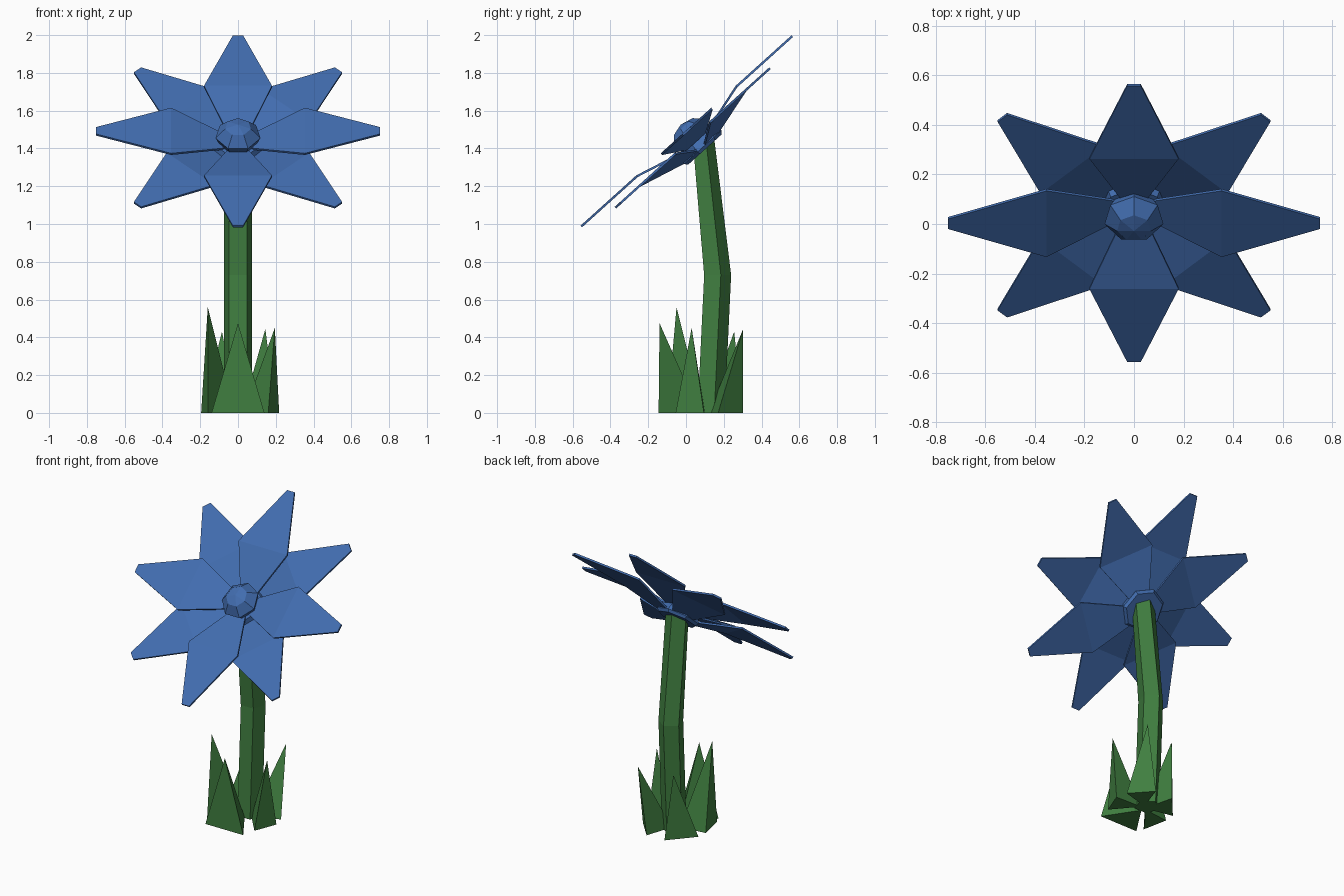
import bpy
import bmesh
from math import sin, cos, radians, tau
from mathutils import Matrix, Vector

cube = bpy.data.objects.get("Cube")
if cube:
    bpy.data.objects.remove(cube, do_unlink=True)


def material(name, colour):
    mat = bpy.data.materials.new(name)
    mat.use_nodes = True
    mat.diffuse_color = colour
    mat.node_tree.nodes["Principled BSDF"].inputs["Base Color"].default_value = colour
    return mat


blue = material("petal blue", (0.054, 0.152, 0.43, 1))
green = material("leaf green", (0.051, 0.21, 0.051, 1))


def loft(name, rings, mat, matrix=Matrix()):
    """Join rings of equal length into a closed solid; a one-point last ring makes a tip."""
    bm = bmesh.new()
    loops = [[bm.verts.new(matrix @ Vector(p)) for p in ring] for ring in rings]
    for a, b in zip(loops, loops[1:]):
        for i in range(len(a)):
            j = (i + 1) % len(a)
            if len(b) == 1:
                bm.faces.new((a[i], a[j], b[0]))
            else:
                bm.faces.new((a[i], a[j], b[j], b[i]))
    for end in (loops[0], loops[-1]):
        if len(end) > 2:
            bm.faces.new(end)
    bmesh.ops.recalc_face_normals(bm, faces=bm.faces)
    mesh = bpy.data.meshes.new(name)
    bm.to_mesh(mesh)
    bm.free()
    mesh.materials.append(mat)
    obj = bpy.data.objects.new(name, mesh)
    bpy.context.scene.collection.objects.link(obj)
    return obj


def circle(radius, z, sides):
    """Regular polygon with one corner on +y."""
    return [(radius * sin(tau * i / sides), radius * cos(tau * i / sides), z)
            for i in range(sides)]


# Flower head frame, tilted forward
head = Matrix.Translation((0, 0, 1.495)) @ Matrix.Rotation(radians(42.05), 4, "X")

# Petals: two alternating layers of four, bent at the widest point
THICK = 0.012
sections = [(0.07, 0.055, -0.075), (0.354, 0.18, 0), (0.752, 0.027, 0)]
for k in range(8):
    drop = 0.047 if k % 2 else 0
    rings = []
    for r, w, z in sections:
        top = z - drop
        rings.append([(-w, r, top), (w, r, top), (w, r, top - THICK), (-w, r, top - THICK)])
    layer = "lower" if k % 2 else "upper"
    loft(f"{layer}_petal_{k // 2 + 1}", rings, blue,
         head @ Matrix.Rotation(tau * k / 8, 4, "Z"))

# Flower centre and the cup under the petals
loft("flower_centre", [circle(0.085, -0.11, 7), circle(0.122, -0.03, 7),
                       circle(0.07, 0.025, 7), [(0, 0, 0.042)]], blue, head)
loft("flower_cup", [circle(0.125, -0.142, 7), circle(0.14, -0.125, 7),
                    circle(0.12, -0.08, 7)], blue, head)

# Stem: five-sided, leaning at its middle joint
stem_rings = []
for y, z, tilt in ((0.125, 0, 0), (0.16, 0.73, 0), (0.09, 1.405, 42)):
    place = Matrix.Translation((0, y, z)) @ Matrix.Rotation(radians(tilt), 4, "X")
    stem_rings.append([place @ Vector(p) for p in circle(0.079, 0, 5)])
loft("stem", stem_rings, green)

# Leaves: spikes with a broad outer side, tapering inward to the stem
leaves = {
    "front_leaf": ((-0.14, -0.145), (0.14, -0.145), (0, 0.07), (0, -0.14, 0.475)),
    "left_front_leaf": ((0.16, -0.055), (0.218, 0.095), (0.03, 0.1), (0.195, 0.03, 0.45)),
    "left_back_leaf": ((0.2, 0.17), (0.08, 0.303), (0.02, 0.12), (0.145, 0.303, 0.445)),
    "back_leaf": ((-0.05, 0.3), (-0.19, 0.14), (0, 0.1), (-0.085, 0.255, 0.43)),
    "right_leaf": ((-0.195, 0.07), (-0.16, -0.1), (-0.02, 0.09), (-0.16, -0.05, 0.56)),
}
for name, (a, b, inner, tip) in leaves.items():
    loft(name, [[(*p, 0) for p in (a, b, inner)], [tip]], green)
